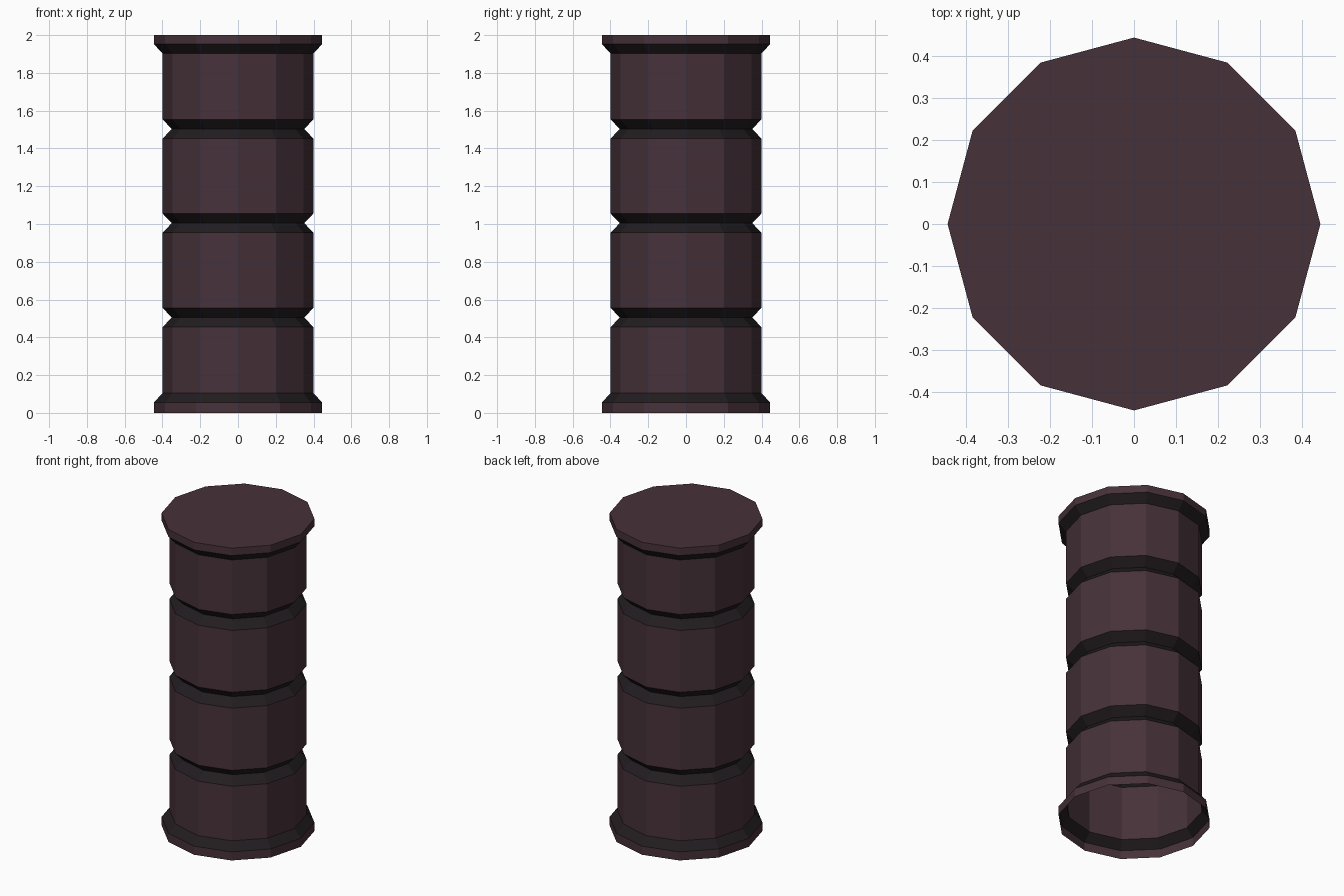
import bpy, bmesh
from math import cos, sin, tau

if "Cube" in bpy.data.objects:
    bpy.data.objects.remove(bpy.data.objects["Cube"])

SIDES = 12

def material(name, rgb):
    m = bpy.data.materials.new(name)
    m.diffuse_color = (*rgb, 1)
    m.use_nodes = True
    m.node_tree.nodes["Principled BSDF"].inputs["Base Color"].default_value = m.diffuse_color
    return m

# Outer profile: flared foot, three V grooves, flared top
profile = [(0.445, 0), (0.445, 0.055), (0.4, 0.105)]
for z in (0.505, 1.005, 1.503):
    profile += [(0.4, z - 0.051), (0.35, z), (0.4, z + 0.051)]
profile += [(0.4, 1.903), (0.445, 1.952), (0.445, 2)]

bm = bmesh.new()
rings = [[bm.verts.new((r * cos(tau * i / SIDES), r * sin(tau * i / SIDES), z))
          for i in range(SIDES)] for r, z in profile]

# Walls: sloped bands take the darker trim colour
for k, (lo, hi) in enumerate(zip(rings, rings[1:])):
    sloped = profile[k][0] != profile[k + 1][0]
    for i in range(SIDES):
        j = (i + 1) % SIDES
        face = bm.faces.new((lo[i], lo[j], hi[j], hi[i]))
        face.material_index = int(sloped)

# Closed top; the underside stays open
bm.faces.new(rings[-1])

mesh = bpy.data.meshes.new("barrel_column")
bm.to_mesh(mesh)
bm.free()
mesh.materials.append(material("dark_plum", (0.062, 0.032, 0.042)))
mesh.materials.append(material("dark_trim", (0.016, 0.012, 0.014)))
column = bpy.data.objects.new("barrel_column", mesh)
bpy.context.collection.objects.link(column)
